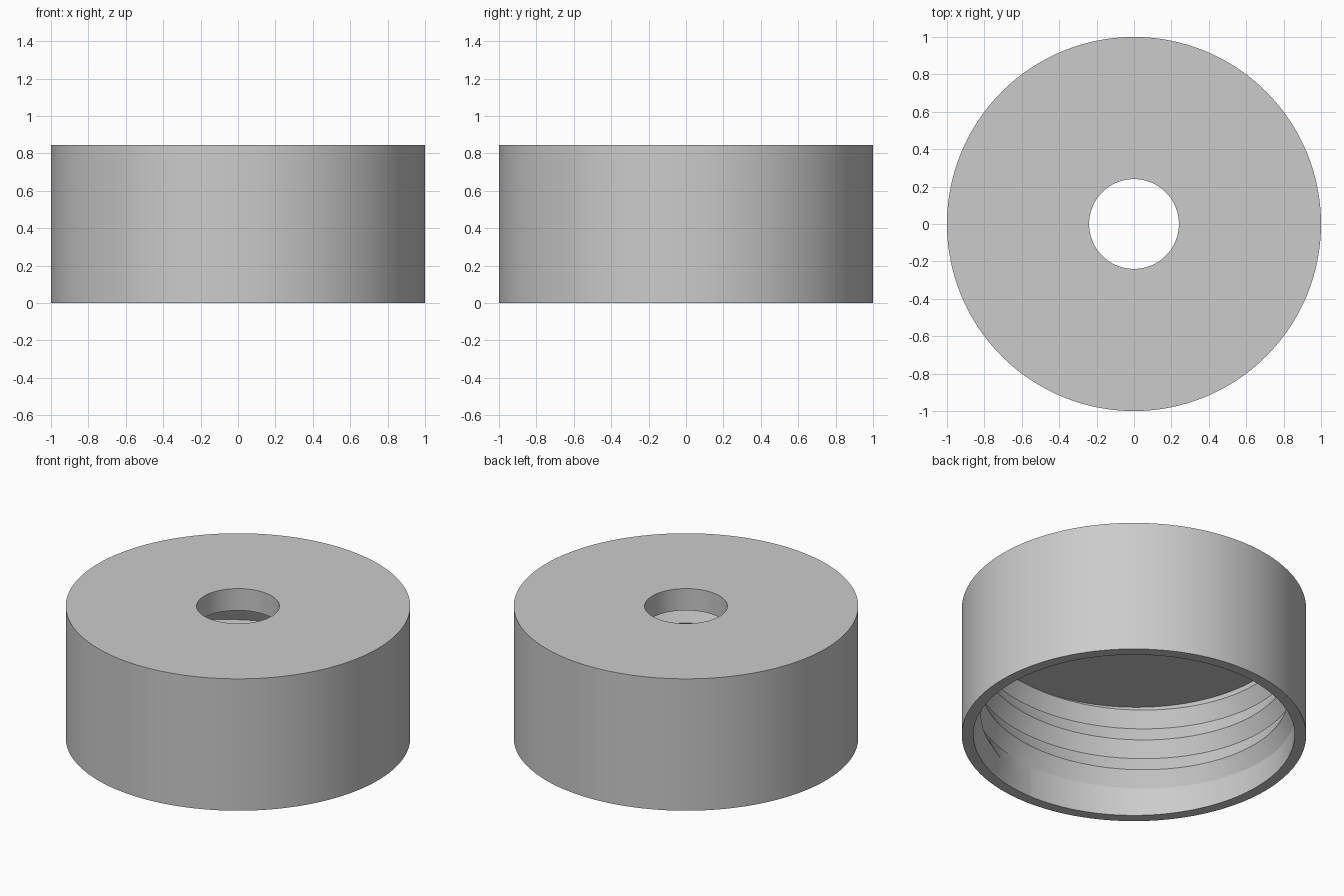
import bpy, bmesh, math
from mathutils import Vector

if "Cube" in bpy.data.objects:
    bpy.data.objects.remove(bpy.data.objects["Cube"], do_unlink=True)

SEGMENTS = 128
HEIGHT, CEILING = 0.845, 0.705
OUTER, WALL, CREST, HOLE = 1.0, 0.933, 0.888, 0.24
PITCH = 0.2

grey = bpy.data.materials.new("plain_grey")
grey.use_nodes = True
colour = (0.6, 0.6, 0.6, 1)
grey.diffuse_color = colour
grey.node_tree.nodes["Principled BSDF"].inputs["Base Color"].default_value = colour


def polar(radius, step, z):
    """Point on a circle; step 0 lies at the front."""
    angle = -math.pi / 2 + math.tau * step / SEGMENTS
    return Vector((radius * math.cos(angle), radius * math.sin(angle), z))


def finish(name, bm):
    mesh = bpy.data.meshes.new(name)
    bm.to_mesh(mesh)
    bm.free()
    mesh.materials.append(grey)
    obj = bpy.data.objects.new(name, mesh)
    bpy.context.collection.objects.link(obj)
    bpy.ops.object.select_all(action='DESELECT')
    obj.select_set(True)
    bpy.context.view_layer.objects.active = obj
    bpy.ops.object.shade_smooth_by_angle(angle=math.radians(30))
    return obj


# Cap body: revolved wall and top with a centre hole
profile = [(HOLE, CEILING), (HOLE, HEIGHT), (OUTER, HEIGHT),
           (OUTER, 0), (WALL, 0), (WALL, CEILING)]
bm = bmesh.new()
rings = [[bm.verts.new(polar(r, s, z)) for r, z in profile] for s in range(SEGMENTS)]
for s in range(SEGMENTS):
    a, b = rings[s], rings[(s + 1) % SEGMENTS]
    for i in range(len(profile)):
        j = (i + 1) % len(profile)
        bm.faces.new((a[i], b[i], b[j], a[j]))
bmesh.ops.recalc_face_normals(bm, faces=bm.faces)
finish("cap_body", bm)

# Internal thread: right-handed V ridge with a tapered start
bm = bmesh.new()
rows = []
lead_in = SEGMENTS // 12
for s in range(4 * SEGMENTS):
    base = PITCH * s / SEGMENTS + 0.003
    crest = WALL - (WALL - CREST) * min(1, s / lead_in)
    rows.append([bm.verts.new(polar(r, s, base + dz)) for r, dz in
                 ((WALL, 0), (crest, PITCH / 2), (WALL, PITCH))])
for a, b in zip(rows, rows[1:]):
    for i in range(2):
        bm.faces.new((a[i + 1], b[i + 1], b[i], a[i]))
bmesh.ops.remove_doubles(bm, verts=bm.verts, dist=0.0001)
# Trim the ridge just inside the top
bmesh.ops.bisect_plane(bm, geom=bm.verts[:] + bm.edges[:] + bm.faces[:],
                       plane_co=(0, 0, CEILING + 0.005), plane_no=(0, 0, 1),
                       clear_outer=True)
finish("internal_thread", bm)
